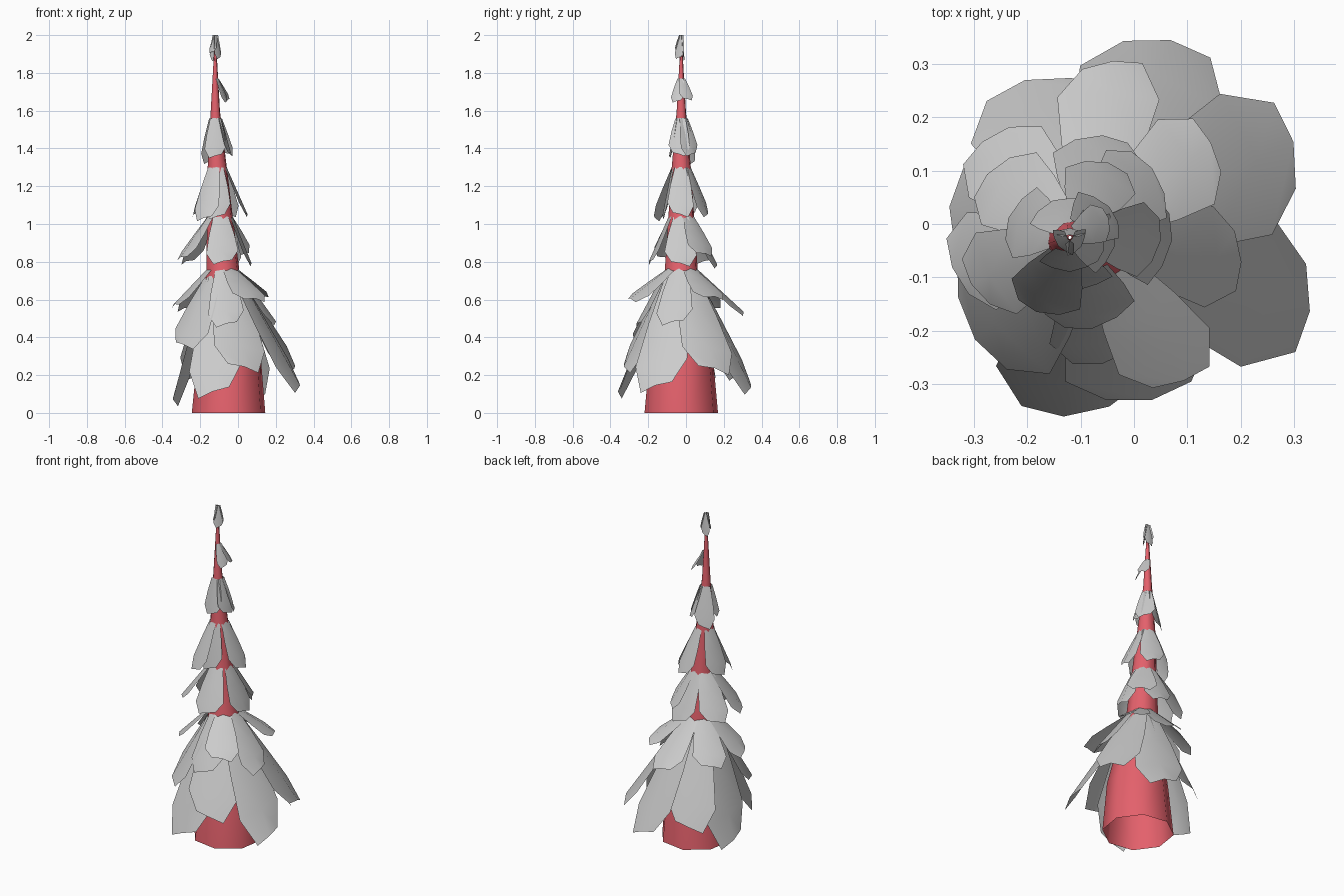
import bpy
import math
from mathutils import Vector

cube = bpy.data.objects.get("Cube")
if cube:
    bpy.data.objects.remove(cube)


def make_material(name, colour):
    mat = bpy.data.materials.new(name)
    mat.use_nodes = True
    mat.diffuse_color = colour
    mat.node_tree.nodes["Principled BSDF"].inputs["Base Color"].default_value = colour
    return mat


RED = make_material("trunk_red", (0.78, 0.12, 0.15, 1))
GREY = make_material("leaf_grey", (0.6, 0.6, 0.6, 1))


def make_object(name, verts, faces, mat):
    mesh = bpy.data.meshes.new(name)
    mesh.from_pydata(verts, [], faces)
    mesh.materials.append(mat)
    obj = bpy.data.objects.new(name, mesh)
    bpy.context.collection.objects.link(obj)
    for poly in mesh.polygons:
        poly.use_smooth = True


# Trunk: open, leaning, tapering tube; rings are (height, x, radius)
RINGS = [(0, -.05, .2), (.3, -.047, .172), (.75, -.08, .09),
         (1.3, -.11, .052), (1.6, -.12, .025), (1.98, -.12, .003)]
SIDES = 8


def trunk_at(z):
    for (z0, x0, r0), (z1, x1, r1) in zip(RINGS, RINGS[1:]):
        if z <= z1:
            break
    t = min((z - z0) / (z1 - z0), 1)
    return Vector((x0 + (x1 - x0) * t, -.025, z)), r0 + (r1 - r0) * t


verts, faces = [], []
for z, x, r in RINGS:
    for i in range(SIDES):
        a = math.tau * (i + .3) / SIDES
        verts.append((x + r * math.cos(a), r * math.sin(a) - .025, z))
for k in range(len(RINGS) - 1):
    for i in range(SIDES):
        a, b = k * SIDES + i, k * SIDES + (i + 1) % SIDES
        faces.append((a, b, b + SIDES, a + SIDES))
make_object("trunk", verts, faces, RED)


# Leaf: drooping sheet, narrow at the root, wide near the cut-off tip
PROFILE = [(0, .48), (.4, .8), (.77, 1), (1, .58)]


def leaf(name, top, width, tip, skew):
    tip = Vector(tip)
    centre, radius = trunk_at(top)
    out = tip - centre
    out.z = 0
    out.normalize()
    side = Vector((-out.y, out.x, 0))
    root = centre + out * radius * .85
    normal = side.cross(root - tip).normalized()
    if normal.dot(out) < 0:
        normal.negate()
    verts, faces = [], []
    for t, w in PROFILE:
        for s in (-1, 0, 1):
            p = root.lerp(tip, t + s * skew * t)
            p += side * s * w * width / 2
            p += normal * width * (.04 if s == 0 else -.06 * w)
            verts.append(p)
    for row in range(len(PROFILE) - 1):
        for col in range(2):
            i = row * 3 + col
            faces.append((i, i + 3, i + 4, i + 1))
    make_object(name, verts, faces, GREY)


# Tiers from the bottom up: name, root height, leaf width, leaf tips
TIERS = [
    ("skirt", .72, .28, [
        (.065, .335, .13), (.29, .15, .23), (.32, -.16, .14), (.03, -.32, .24),
        (-.13, -.35, .11), (-.29, -.21, .36), (-.335, .03, .07), (-.2, .26, .2)]),
    ("lower", .76, .19, [
        (-.06, -.255, .47), (.09, -.29, .6), (.195, -.07, .48), (.14, .15, .61),
        (-.04, .3, .53), (-.28, .15, .55), (-.335, -.08, .57)]),
    ("middle", 1.04, .17, [
        (-.08, -.19, .8), (.065, -.03, .79), (-.06, .16, .78),
        (-.27, .09, .8), (-.3, -.11, .82), (.03, .1, .84)]),
    ("upper", 1.3, .14, [
        (-.11, -.12, 1.04), (.045, -.03, 1.05), (-.05, .11, 1.05),
        (-.23, .01, 1.05), (-.18, -.16, 1.03)]),
    ("high", 1.56, .115, [
        (-.12, -.085, 1.36), (-.04, -.04, 1.37), (-.05, .03, 1.37),
        (-.15, .04, 1.33)]),
    ("bud", 1.77, .075, [(-.06, -.05, 1.65), (-.05, .01, 1.66)]),
    ("crown", 2, .06, [(-.1, -.04, 1.88), (-.12, -.01, 1.87), (-.14, -.04, 1.91)]),
]
for name, top, width, tips in TIERS:
    for n, tip in enumerate(tips):
        leaf(f"{name}_leaf_{n + 1}", top, width, tip, .05 if n % 2 else -.05)
